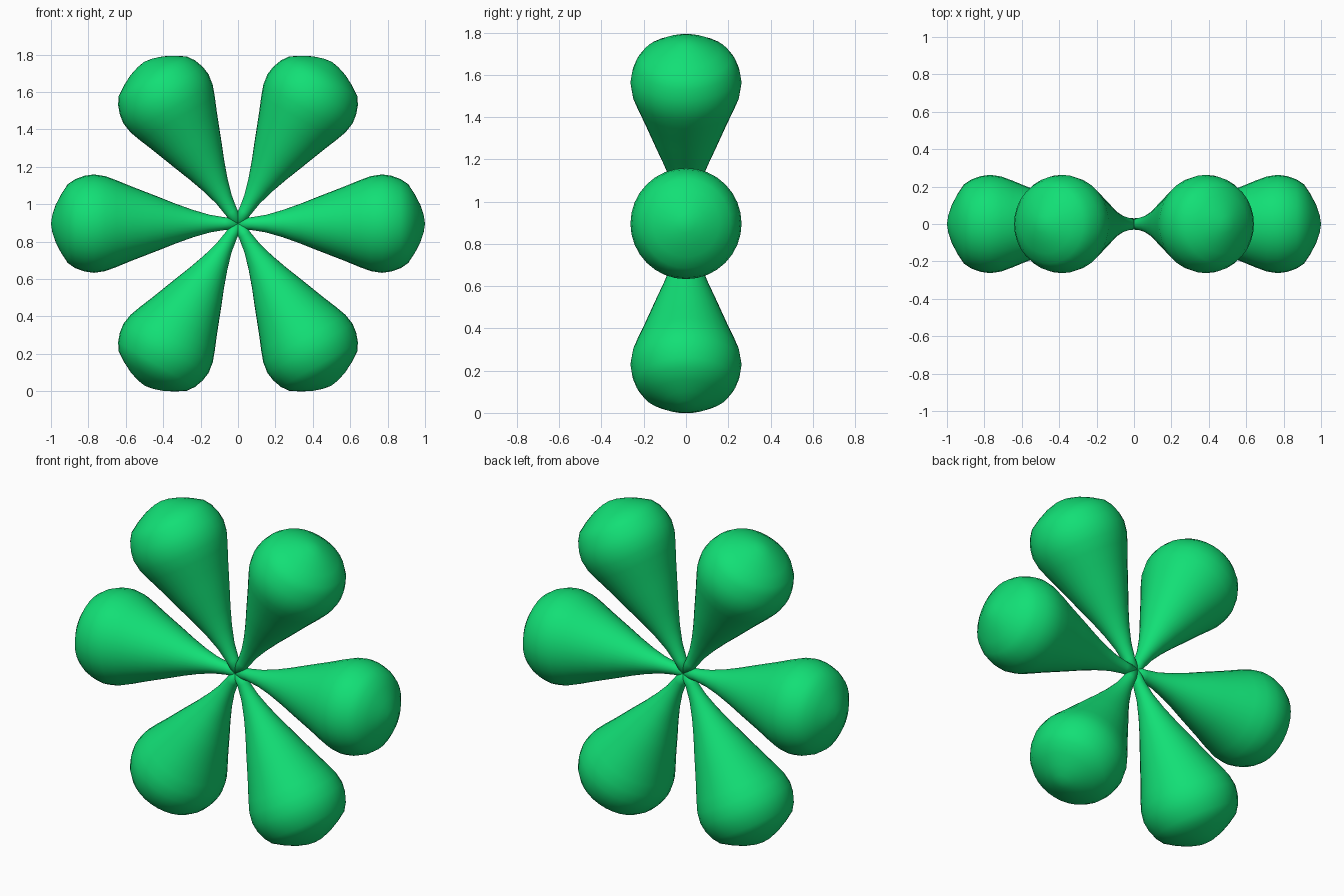
import bpy, bmesh
from math import sin, cos, pi, radians

if "Cube" in bpy.data.objects:
    bpy.data.objects.remove(bpy.data.objects["Cube"])

CENTRE_Z = 0.896
SEGMENTS = 32
# (distance from centre, radius) along one petal
PROFILE = [(0.0, 0.03), (0.07, 0.034), (0.15, 0.047), (0.24, 0.073), (0.335, 0.107),
           (0.42, 0.141), (0.495, 0.170), (0.575, 0.201), (0.65, 0.232),
           (0.71, 0.254), (0.77, 0.263), (0.82, 0.256), (0.87, 0.238),
           (0.91, 0.211), (0.945, 0.158), (0.975, 0.100), (0.993, 0.045)]


def petal_mesh(mat):
    # Lathe the profile around the x axis
    bm = bmesh.new()
    rings = []
    for d, r in PROFILE:
        rings.append([bm.verts.new((d, r * cos(2 * pi * i / SEGMENTS), r * sin(2 * pi * i / SEGMENTS)))
                      for i in range(SEGMENTS)])
    for a, b in zip(rings, rings[1:]):
        for i in range(SEGMENTS):
            j = (i + 1) % SEGMENTS
            bm.faces.new((a[i], a[j], b[j], b[i]))
    # Close the narrow end and the rounded tip
    for ring, x in ((rings[0], 0.0), (rings[-1], 1.0)):
        tip = bm.verts.new((x, 0, 0))
        for i in range(SEGMENTS):
            bm.faces.new((ring[i], ring[(i + 1) % SEGMENTS], tip))
    bmesh.ops.recalc_face_normals(bm, faces=bm.faces)
    for f in bm.faces:
        f.smooth = True
    me = bpy.data.meshes.new("petal")
    bm.to_mesh(me)
    bm.free()
    me.materials.append(mat)
    return me


green = bpy.data.materials.new("green")
green.diffuse_color = (0.006, 0.74, 0.18, 1)
green.use_nodes = True
green.node_tree.nodes["Principled BSDF"].inputs["Base Color"].default_value = green.diffuse_color

# Six petals fanned around the centre in the xz plane
mesh = petal_mesh(green)
for k in range(6):
    petal = bpy.data.objects.new(f"petal_{k + 1}", mesh)
    petal.location = (0, 0, CENTRE_Z)
    petal.rotation_euler = (0, radians(60 * k), 0)
    bpy.context.collection.objects.link(petal)
